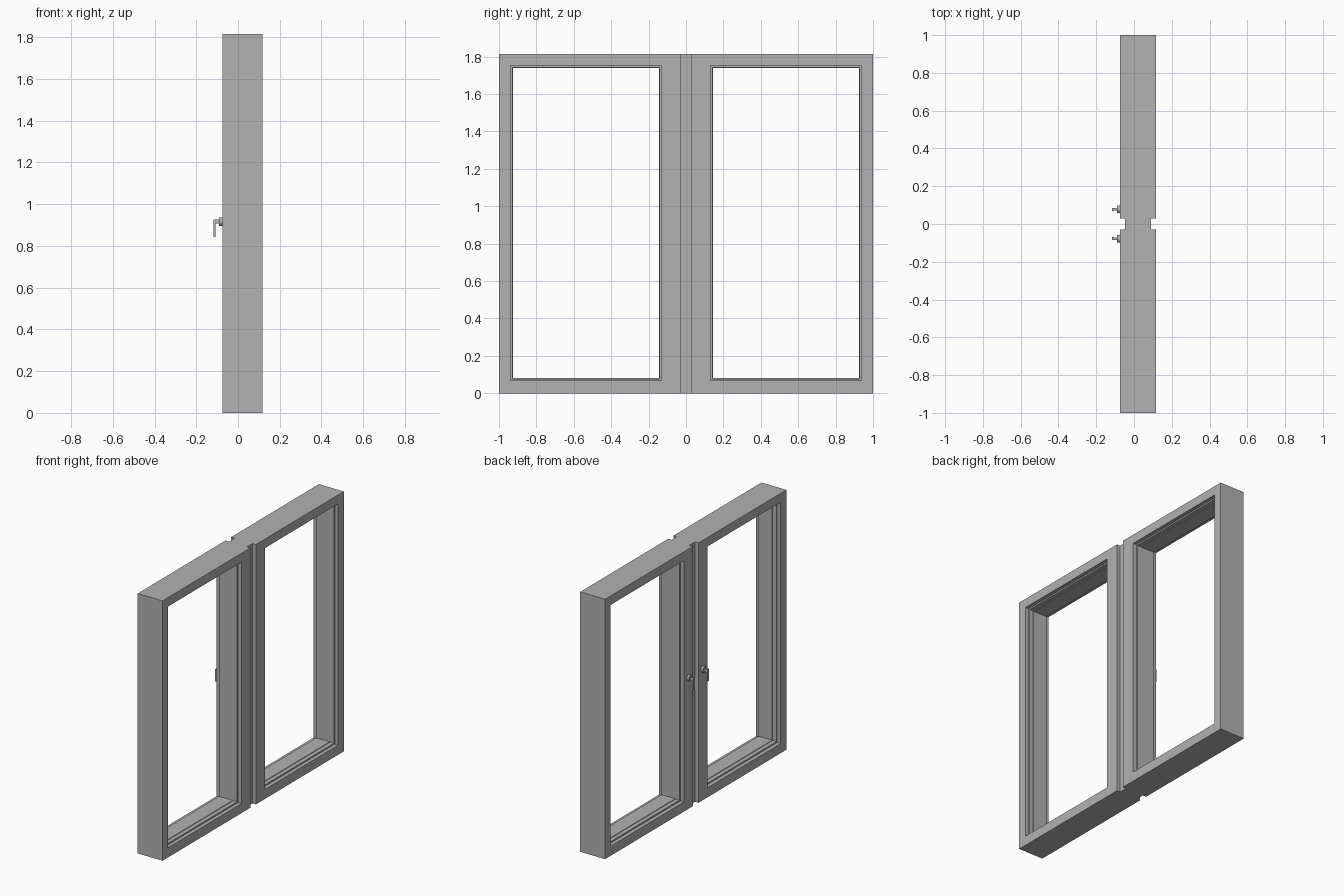
import bpy, bmesh, math
from mathutils import Matrix, Vector

if "Cube" in bpy.data.objects:
    bpy.data.objects.remove(bpy.data.objects["Cube"], do_unlink=True)

HEIGHT = 1.815
BACK, FRONT = -0.075, 0.117        # frame faces along x
MID_BACK, MID_FRONT = -0.048, 0.091  # recessed middle layer
GAP = 0.03                         # half width of the centre seam

grey = bpy.data.materials.new("window_grey")
grey.use_nodes = True
grey.diffuse_color = (0.445, 0.445, 0.445, 1)
grey.node_tree.nodes["Principled BSDF"].inputs["Base Color"].default_value = grey.diffuse_color


def finish(name, bm):
    bmesh.ops.recalc_face_normals(bm, faces=bm.faces)
    mesh = bpy.data.meshes.new(name)
    bm.to_mesh(mesh)
    bm.free()
    mesh.materials.append(grey)
    obj = bpy.data.objects.new(name, mesh)
    bpy.context.collection.objects.link(obj)
    return obj


def add_box(bm, low, high):
    low, high = Vector(low), Vector(high)
    size = high - low
    matrix = Matrix.Translation((low + high) / 2) @ Matrix.Diagonal((*size, 1))
    bmesh.ops.create_cube(bm, size=1, matrix=matrix)


def casement(name, side):
    """Sweep a stepped section around the opening with mitred corners."""
    outer = [(GAP, 0), (1, 0), (1, HEIGHT), (GAP, HEIGHT)]
    opening = [(0.131, 0.067), (0.938, 0.067), (0.938, 1.752), (0.131, 1.752)]
    inward = [(1, 1), (-1, 1), (-1, -1), (1, -1)]
    # Stepped reveal: depth along x, then how far it stands into the opening
    steps = [(FRONT, 0), (MID_FRONT, 0), (MID_FRONT, 0.010), (0.062, 0.010),
             (0.062, 0.014), (-0.019, 0.014), (-0.019, 0.010),
             (MID_BACK, 0.010), (MID_BACK, 0), (BACK, 0)]
    bm = bmesh.new()
    rings = []
    for corner, hole, way in zip(outer, opening, inward):
        ring = [bm.verts.new((FRONT, side * corner[0], corner[1]))]
        for x, rise in steps:
            ring.append(bm.verts.new((x, side * (hole[0] + way[0] * rise),
                                      hole[1] + way[1] * rise)))
        ring.append(bm.verts.new((BACK, side * corner[0], corner[1])))
        rings.append(ring)
    count = len(rings[0])
    for i in range(4):
        a, b = rings[i], rings[(i + 1) % 4]
        for j in range(count):
            k = (j + 1) % count
            bm.faces.new((a[j], a[k], b[k], b[j]))
    return finish(name, bm)


def handle(name, y):
    bm = bmesh.new()
    # Round base, shaft and hanging lever
    turn = Matrix.Translation((BACK - 0.008, y, 0.916)) @ Matrix.Rotation(math.pi / 2, 4, "Y")
    bmesh.ops.create_cone(bm, cap_ends=True, segments=20, radius1=0.021,
                          radius2=0.021, depth=0.016, matrix=turn)
    add_box(bm, (-0.117, y - 0.007, 0.907), (BACK - 0.01, y + 0.007, 0.926))
    add_box(bm, (-0.117, y - 0.008, 0.842), (-0.107, y + 0.008, 0.926))
    return finish(name, bm)


# Two mirrored casements, each with its handle
for label, side in (("rear", 1), ("near", -1)):
    casement(label + "_casement", side)
    handle(label + "_handle", side * 0.078)

# Recessed centre post between the casements
post = bmesh.new()
add_box(post, (MID_BACK, -GAP, 0), (MID_FRONT, GAP, HEIGHT))
finish("centre_post", post)
